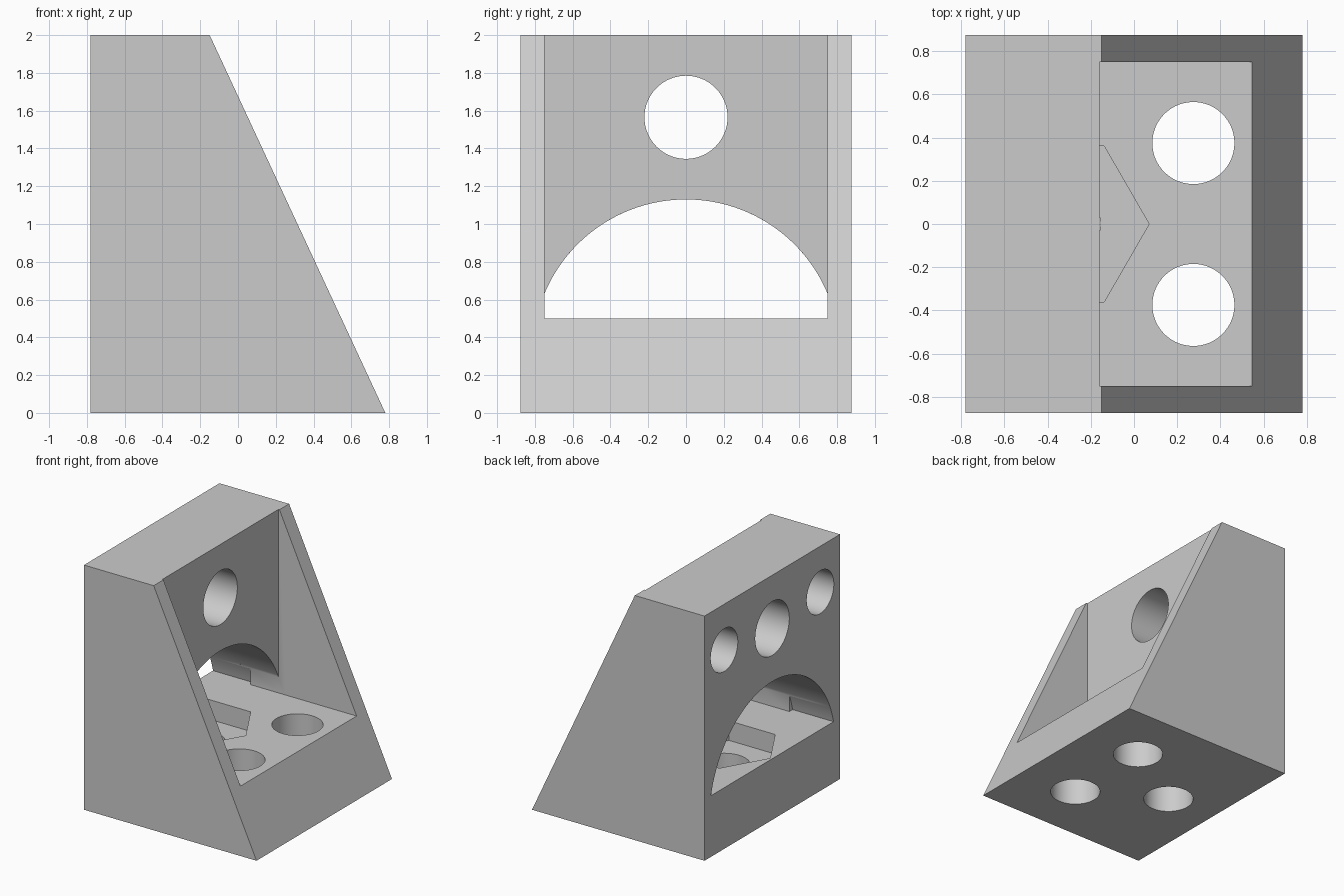
import bpy
import bmesh
from math import radians, sin, cos, pi, asin
from mathutils import Vector

cube = bpy.data.objects.get("Cube")
if cube:
    bpy.data.objects.remove(cube, do_unlink=True)

grey = bpy.data.materials.new("light_grey")
grey.use_nodes = True
grey.diffuse_color = (0.6, 0.6, 0.6, 1)
grey.node_tree.nodes["Principled BSDF"].inputs["Base Color"].default_value = (0.6, 0.6, 0.6, 1)


def prism(name, profile, axis, start, end):
    """Extrude a 2D profile along an axis; profile uses the other two axes in order."""
    bm = bmesh.new()
    verts = []
    for p in profile:
        co = list(p)
        co.insert("xyz".index(axis), start)
        verts.append(bm.verts.new(co))
    face = bm.faces.new(verts)
    grown = bmesh.ops.extrude_face_region(bm, geom=[face])["geom"]
    step = Vector([end - start if a == axis else 0 for a in "xyz"])
    bmesh.ops.translate(bm, vec=step, verts=[g for g in grown if isinstance(g, bmesh.types.BMVert)])
    bmesh.ops.recalc_face_normals(bm, faces=bm.faces)
    mesh = bpy.data.meshes.new(name)
    bm.to_mesh(mesh)
    bm.free()
    mesh.materials.append(grey)
    obj = bpy.data.objects.new(name, mesh)
    bpy.context.collection.objects.link(obj)
    return obj


def ring(u, v, radius, sides=96):
    return [(u + radius * cos(2 * pi * i / sides), v + radius * sin(2 * pi * i / sides))
            for i in range(sides)]


def arch(half_width):
    """Round-topped opening standing on the shelf, cut off at half_width."""
    radius, centre, floor = 0.8125, 0.3175, 0.5
    limit = asin(min(half_width, (radius**2 - (floor - centre)**2) ** 0.5) / radius)
    arc = [-limit + 2 * limit * i / 80 for i in range(81)]
    points = [(radius * sin(a), centre + radius * cos(a)) for a in arc]
    if points[0][1] > floor + 0.01:
        points = [(-half_width, floor)] + points + [(half_width, floor)]
    return points


# wedge-shaped body
body = prism("bracket_body", [(-0.78, 0), (0.78, 0), (-0.15, 2), (-0.78, 2)], "y", -0.875, 0.875)

# open pocket between the side walls, arch through the upright
cutters = [
    prism("pocket_cutter", [(-0.16, -0.75), (1, -0.75), (1, 0.75), (-0.16, 0.75)], "z", 0.5, 2.3),
    prism("arch_cutter_inner", arch(0.75), "x", -0.5, -0.1),
    prism("arch_cutter_outer", arch(1), "x", -0.9, -0.41),
    # hexagonal nut seat in the base
    prism("nut_seat_cutter", ring(-0.346, 0, 0.416, 6), "z", 0.34, 0.6),
    # centre hole through the upright
    prism("upright_hole_cutter", ring(0, 1.565, 0.22), "x", -0.9, 0),
]
# blind holes in the rear of the upright
for side in (-1, 1):
    cutters.append(prism("blind_hole_cutter", ring(side * 0.62, 1.625, 0.175), "x", -0.9, -0.45))
# holes through the base
for x, y in ((0.275, 0.375), (0.275, -0.375), (-0.346, 0)):
    cutters.append(prism("base_hole_cutter", ring(x, y, 0.19), "z", -0.2, 0.6))

bpy.ops.object.select_all(action="DESELECT")
body.select_set(True)
bpy.context.view_layer.objects.active = body
for cutter in cutters:
    cutter.hide_render = True
    mod = body.modifiers.new(cutter.name, "BOOLEAN")
    mod.operation = "DIFFERENCE"
    mod.solver = "EXACT"
    mod.object = cutter
    bpy.ops.object.modifier_apply(modifier=mod.name)
    bpy.data.objects.remove(cutter, do_unlink=True)

bpy.ops.object.shade_smooth_by_angle(angle=radians(30))
